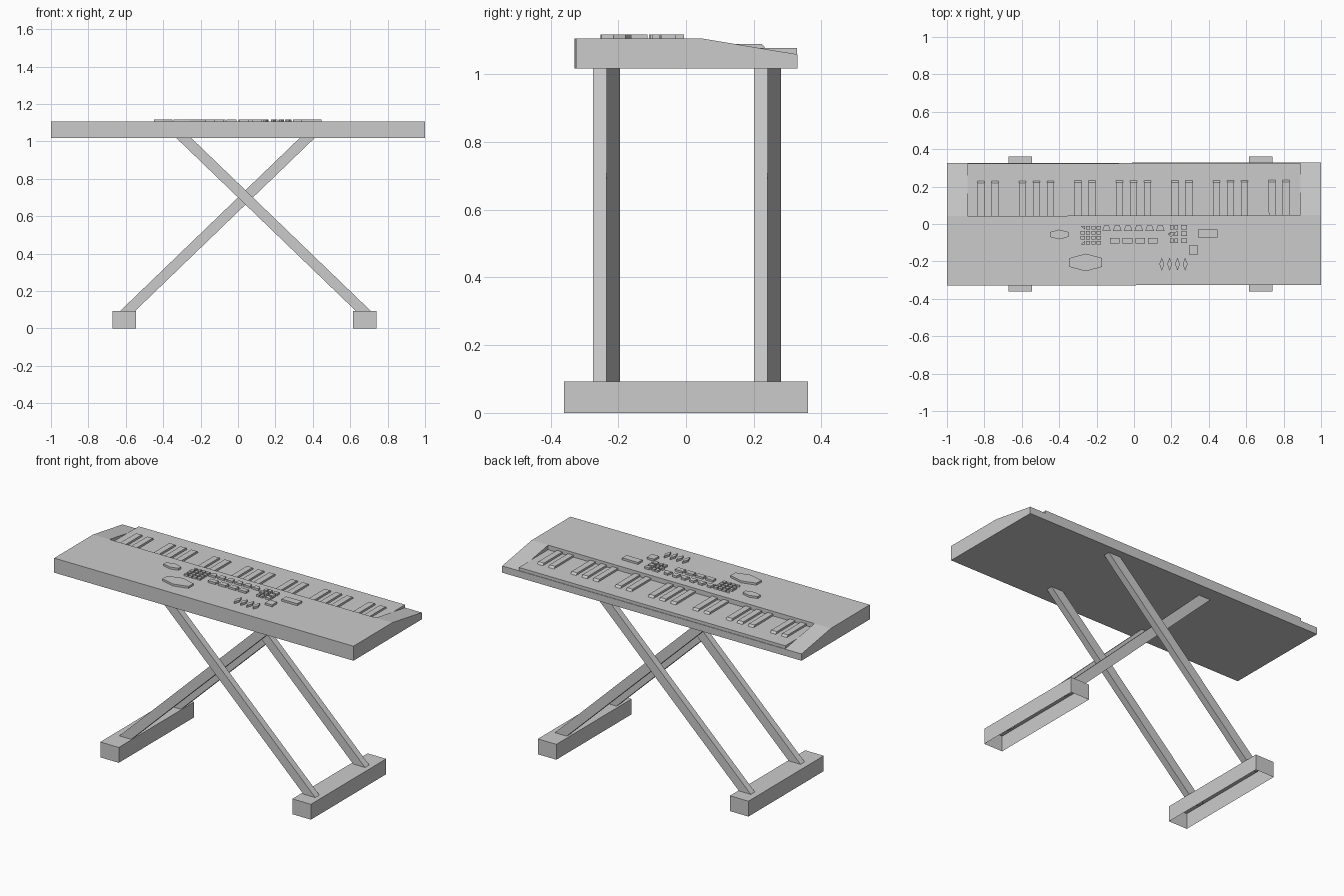
import bpy
import bmesh
from mathutils import Vector

cube = bpy.data.objects.get("Cube")
if cube:
    bpy.data.objects.remove(cube, do_unlink=True)

grey = bpy.data.materials.new("plain grey")
grey.use_nodes = True
grey.diffuse_color = (0.6, 0.6, 0.6, 1)
grey.node_tree.nodes["Principled BSDF"].inputs["Base Color"].default_value = (0.6, 0.6, 0.6, 1)

TILT = 0.0025            # the keyboard sits very slightly turned on its stand
BASE, DECK, CAP = 1.018, 1.106, 1.118
KEY_TOP, KEY_BACK = 1.078, 0.045


def prisms(name, outlines, axis, spans, turn=0.0, open_bottom=False):
    """One object made of outlines extruded along an axis, each over its span."""
    place = {"x": lambda a, b, t: Vector((t, a, b)),
             "y": lambda a, b, t: Vector((a, t, b)),
             "z": lambda a, b, t: Vector((a, b, t))}[axis]
    bm = bmesh.new()
    for outline, (lo, hi) in zip(outlines, spans):
        low = [bm.verts.new(place(a, b, lo)) for a, b in outline]
        high = [bm.verts.new(place(a, b, hi)) for a, b in outline]
        bottom = bm.faces.new(low)
        bm.faces.new(high)
        for i in range(len(low)):
            j = (i + 1) % len(low)
            bm.faces.new((low[i], low[j], high[j], high[i]))
        bmesh.ops.recalc_face_normals(bm, faces=bm.faces[:])
        if open_bottom:
            bmesh.ops.delete(bm, geom=[bottom], context="FACES_ONLY")
    mesh = bpy.data.meshes.new(name)
    bm.to_mesh(mesh)
    bm.free()
    mesh.materials.append(grey)
    obj = bpy.data.objects.new(name, mesh)
    obj.rotation_euler.z = turn
    bpy.context.collection.objects.link(obj)
    return obj


def rect(x0, x1, y0, y1):
    return [(x0, y0), (x1, y0), (x1, y1), (x0, y1)]


def hexagon(x, y, w, h):
    return [(x - w, y - h / 2), (x, y - h), (x + w, y - h / 2),
            (x + w, y + h / 2), (x, y + h), (x - w, y + h / 2)]


def buttons(name, outlines):
    return prisms(name, outlines, "z", [(DECK - 0.004, CAP)] * len(outlines), TILT)


# Keyboard case: flat deck with a sloping key side
case = prisms("keyboard_case",
              [[(-0.3275, BASE), (0.3275, BASE), (0.3275, 1.059),
                (KEY_BACK, DECK), (-0.3275, DECK)]], "x", [(-1, 1)], TILT)
cutter = prisms("key_recess_cutter", [rect(-0.89, 0.89, KEY_BACK, 0.4)],
                "z", [(KEY_TOP - 0.004, 1.2)], TILT)
cutter.hide_render = True
cut = case.modifiers.new("key recess", "BOOLEAN")
cut.operation = "DIFFERENCE"
cut.solver = "EXACT"
cut.object = cutter
bpy.context.view_layer.objects.active = case
bpy.ops.object.modifier_apply(modifier=cut.name)
bpy.data.objects.remove(cutter, do_unlink=True)

# White key slab and black keys with bevelled ends
prisms("white_keys", [rect(-0.89, 0.89, KEY_BACK, 0.325)], "z",
       [(1.045, KEY_TOP)], TILT)
steps = [i for i in range(23) if i % 7 not in (2, 6)]
black = [(KEY_BACK, KEY_TOP - 0.002), (0.234, KEY_TOP - 0.002),
         (0.222, 1.09), (KEY_BACK, 1.09)]
centres = [-0.817 + 0.0741 * i for i in steps]
prisms("black_keys", [black] * len(centres), "x",
       [(x - 0.0185, x + 0.0185) for x in centres], TILT)

# Hexagonal panels
buttons("small_display", [hexagon(-0.4, -0.055, 0.05, 0.026)])
buttons("large_display", [hexagon(-0.258, -0.205, 0.087, 0.047)])

# Keypad grid, its outer column slanted at the top and bottom rows
pad = []
for col in range(4):
    for row in range(4):
        x, y = -0.285 + 0.0285 * col, -0.01 - 0.0265 * row
        key = rect(x, x + 0.022, y - 0.019, y)
        if col == 0 and row in (0, 3):
            key.pop(0 if row == 0 else 3)
        pad.append(key)
buttons("keypad_buttons", pad)

# Tapered and rectangular button rows
tapered = []
for i in range(6):
    x = -0.147 + 0.0575 * i
    tapered.append([(x - 0.023, -0.037), (x + 0.023, -0.037),
                    (x + 0.013, -0.007), (x - 0.013, -0.007)])
buttons("tapered_buttons", tapered)
buttons("wide_buttons", [rect(x, x + 0.051, -0.105, -0.075)
                         for x in (-0.128 + 0.0675 * i for i in range(4))])

# Right-hand cluster of small buttons
cluster = []
for row in range(3):
    y = -0.007 - 0.035 * row
    for x, w in ((0.193, 0.018), (0.217, 0.018), (0.251, 0.032)):
        cluster.append(rect(x, x + w, y - 0.024, y))
cluster.append([(0.18, -0.054), (0.191, -0.066), (0.191, -0.042)])
buttons("cluster_buttons", cluster)
buttons("side_buttons", [rect(0.342, 0.447, -0.073, -0.03),
                         rect(0.294, 0.342, -0.164, -0.115)])
buttons("diamond_buttons", [[(x - 0.013, -0.215), (x, -0.25), (x + 0.013, -0.215), (x, -0.18)]
                            for x in (0.148, 0.19, 0.232, 0.273)])

# Crossed stand legs: front and rear pairs
LOW, HIGH, HALF = 0.075, BASE + 0.003, 0.04


def leg(name, foot_x, top_x, y):
    slope = (top_x - foot_x) / (BASE - 0.093)
    x0 = foot_x + slope * (LOW - 0.093)
    x1 = foot_x + slope * (HIGH - 0.093)
    prisms(name, [[(x0 - HALF, LOW), (x0 + HALF, LOW), (x1 + HALF, HIGH), (x1 - HALF, HIGH)]],
           "y", [(y, y + 0.0395)])


leg("front_leg_left", 0.67, -0.29, -0.275)
leg("front_leg_right", -0.59, 0.37, -0.235)
leg("rear_leg_left", 0.67, -0.29, 0.201)
leg("rear_leg_right", -0.59, 0.37, 0.241)

# Hollow feet, open underneath
for name, x in (("left_foot", 0.678), ("right_foot", -0.608)):
    prisms(name, [rect(x - 0.062, x + 0.062, -0.36, 0.36)], "z", [(0, 0.093)],
           open_bottom=True)
